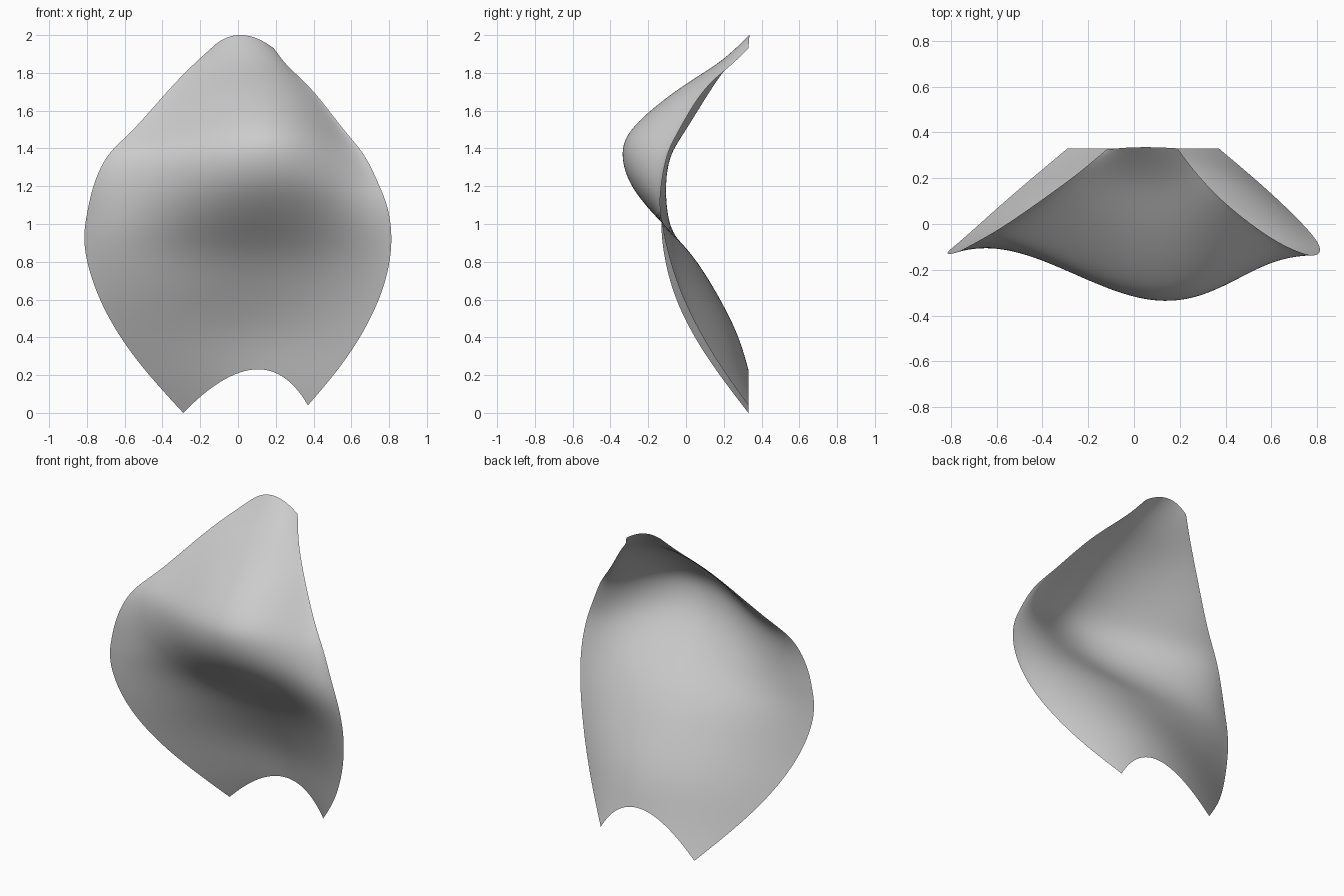
import bpy
from mathutils import Vector

if "Cube" in bpy.data.objects:
    bpy.data.objects.remove(bpy.data.objects["Cube"])

# Stations from bottom to top: left edge, ridge line, right edge (x, y, z), (crown power, left flank setback)
STATIONS = [
    ((-.29, .33, .00), (.09, .33, .23), (.37, .33, .04), (1.0, 0)),
    ((-.55, .11, .30), (.08, .26, .44), (.58, .15, .30), (1.0, 0)),
    ((-.73, -.05, .60), (.09, .14, .67), (.745, -.01, .60), (1.1, .03)),
    ((-.81, -.12, .87), (.09, .01, .86), (.81, -.10, .87), (1.3, .10)),
    ((-.80, -.13, 1.05), (.10, -.15, 1.03), (.795, -.135, 1.07), (1.6, .17)),
    ((-.765, -.12, 1.20), (.12, -.285, 1.20), (.745, -.13, 1.21), (1.8, .15)),
    ((-.69, -.08, 1.36), (.13, -.335, 1.36), (.67, -.10, 1.36), (1.8, .05)),
    ((-.555, .00, 1.50), (.13, -.27, 1.52), (.56, -.035, 1.50), (1.7, 0)),
    ((-.375, .125, 1.70), (.10, -.03, 1.72), (.40, .09, 1.70), (1.4, 0)),
    ((-.24, .225, 1.84), (.07, .18, 1.86), (.27, .225, 1.83), (1.2, 0)),
    ((-.12, .325, 1.95), (.025, .335, 2.0), (.19, .33, 1.93), (1.0, 0)),
]
COLS, STEPS = 64, 8


def spline(points, steps):
    """Natural cubic spline through the points, uniform in station number."""
    pts = [Vector(p) for p in points]
    n = len(pts)
    bend = [p * 0 for p in pts]
    for _ in range(60):
        for i in range(1, n - 1):
            bend[i] = (6 * (pts[i - 1] - 2 * pts[i] + pts[i + 1]) - bend[i - 1] - bend[i + 1]) / 4
    out = []
    for i in range(n - 1):
        for k in range(steps):
            t = k / steps
            u = 1 - t
            out.append(pts[i] * u + pts[i + 1] * t
                       + bend[i] * ((u ** 3 - u) / 6) + bend[i + 1] * ((t ** 3 - t) / 6))
    return out + [pts[-1]]


# Edge, ridge and section-shape curves
left, ridge, right, shape = (spline([s[i] for s in STATIONS], STEPS) for i in range(4))

# Crowned cross-sections swept between the edges
verts = []
for a, m, b, (power, flank) in zip(left, ridge, right, shape):
    rise = m - (a + b) / 2
    for j in range(COLS + 1):
        s = 2 * j / COLS - 1
        crown = max(0, 1 - s * s)
        v = a.lerp(b, j / COLS) + rise * crown
        v.y += rise.y * (crown ** power - crown) + flank * min(0, s) ** 2 * crown
        verts.append(v)

w = COLS + 1
faces = [(r * w + c, r * w + c + 1, (r + 1) * w + c + 1, (r + 1) * w + c)
         for r in range(len(left) - 1) for c in range(COLS)]
mesh = bpy.data.meshes.new("curved_sheet")
mesh.from_pydata(verts, [], faces)
mesh.shade_smooth()
sheet = bpy.data.objects.new("curved_sheet", mesh)
bpy.context.collection.objects.link(sheet)
